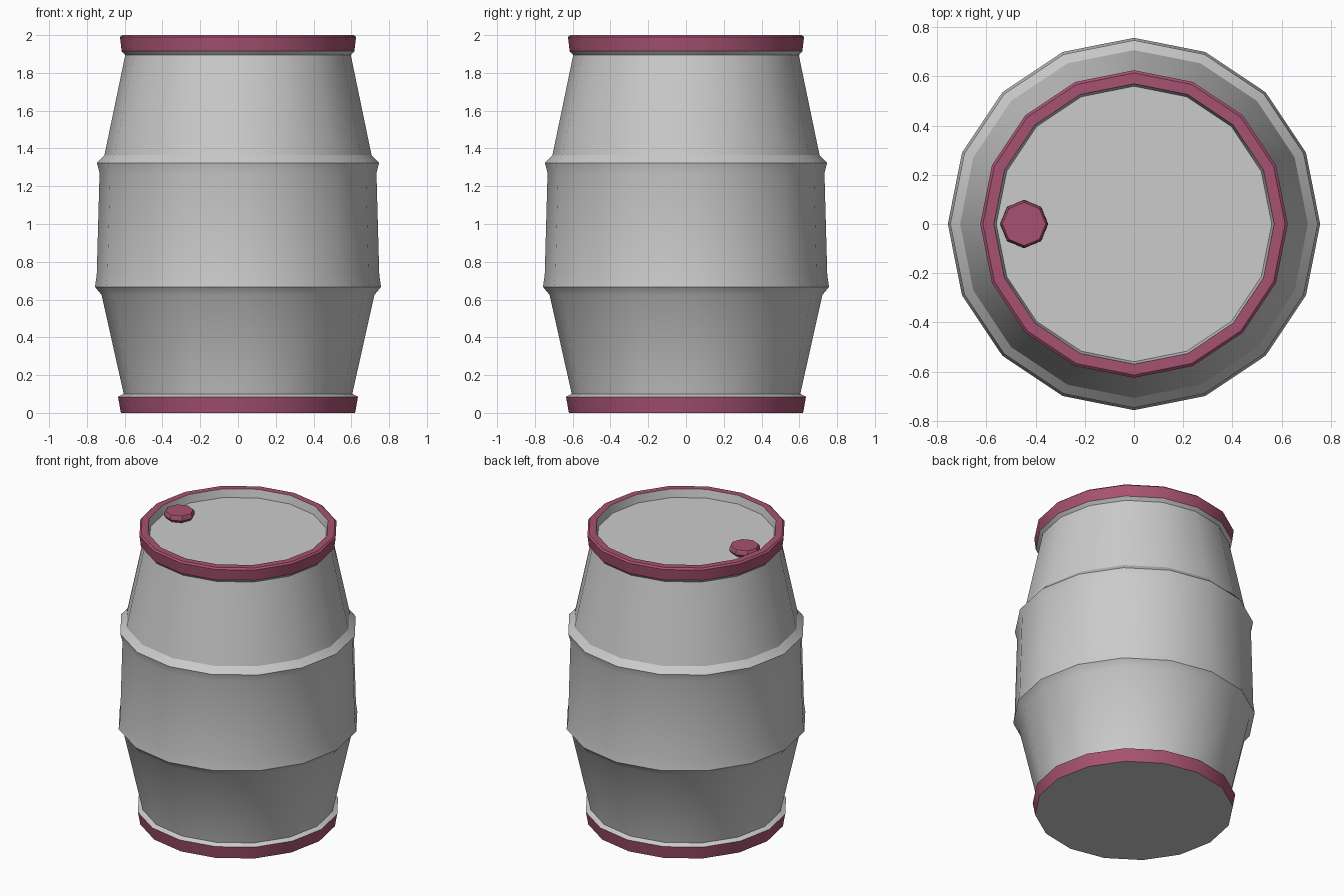
import bpy
import math

if "Cube" in bpy.data.objects:
    bpy.data.objects.remove(bpy.data.objects["Cube"], do_unlink=True)


def make_material(name, rgb):
    mat = bpy.data.materials.new(name)
    mat.use_nodes = True
    color = (*rgb, 1.0)
    mat.diffuse_color = color
    mat.node_tree.nodes["Principled BSDF"].inputs["Base Color"].default_value = color
    return mat


GREY = make_material("light grey", (0.6, 0.6, 0.6))
RED = make_material("dull crimson", (0.39, 0.085, 0.165))


def lathe(name, profile, sides, material, cap_start=False, cap_end=False, center=(0, 0)):
    """Spin (radius, height) points, listed bottom to top on the outside."""
    verts, faces = [], []
    for r, z in profile:
        for i in range(sides):
            a = 2 * math.pi * i / sides
            verts.append((center[0] + r * math.cos(a), center[1] + r * math.sin(a), z))
    for k in range(len(profile) - 1):
        for i in range(sides):
            j = (i + 1) % sides
            low, high = k * sides, (k + 1) * sides
            faces.append((low + i, low + j, high + j, high + i))
    if cap_start:
        faces.append(tuple(reversed(range(sides))))
    if cap_end:
        last = (len(profile) - 1) * sides
        faces.append(tuple(range(last, last + sides)))
    mesh = bpy.data.meshes.new(name)
    mesh.from_pydata(verts, [], faces)
    mesh.materials.append(material)
    obj = bpy.data.objects.new(name, mesh)
    bpy.context.collection.objects.link(obj)
    bpy.ops.object.select_all(action="DESELECT")
    obj.select_set(True)
    bpy.context.view_layer.objects.active = obj
    bpy.ops.object.shade_smooth_by_angle(angle=math.radians(30))
    return obj


SIDES = 16

# Barrel wall with two raised ridges and a lip at each end
lathe("barrel_wall", [
    (0.635, 0.085), (0.605, 0.1), (0.722, 0.624), (0.757, 0.667), (0.748, 0.73),
    (0.733, 1.27), (0.747, 1.323), (0.707, 1.365), (0.597, 1.895), (0.616, 1.915),
], SIDES, GREY)

# Coloured rims
lathe("bottom_rim", [(0.62, 0.0), (0.635, 0.085)], SIDES, RED)
lathe("top_rim", [(0.616, 1.915), (0.625, 1.99), (0.614, 2.0), (0.57, 2.0)], SIDES, RED)

# Flat base and recessed lid
lathe("base", [(0.62, 0.0)], SIDES, GREY, cap_start=True)
lathe("lid", [(0.57, 2.0), (0.56, 1.945)], SIDES, GREY, cap_end=True)

# Filler cap
lathe("filler_cap", [(0.08, 1.945), (0.098, 1.965), (0.095, 1.985), (0.088, 1.995)],
      8, RED, cap_end=True, center=(-0.447, 0))
